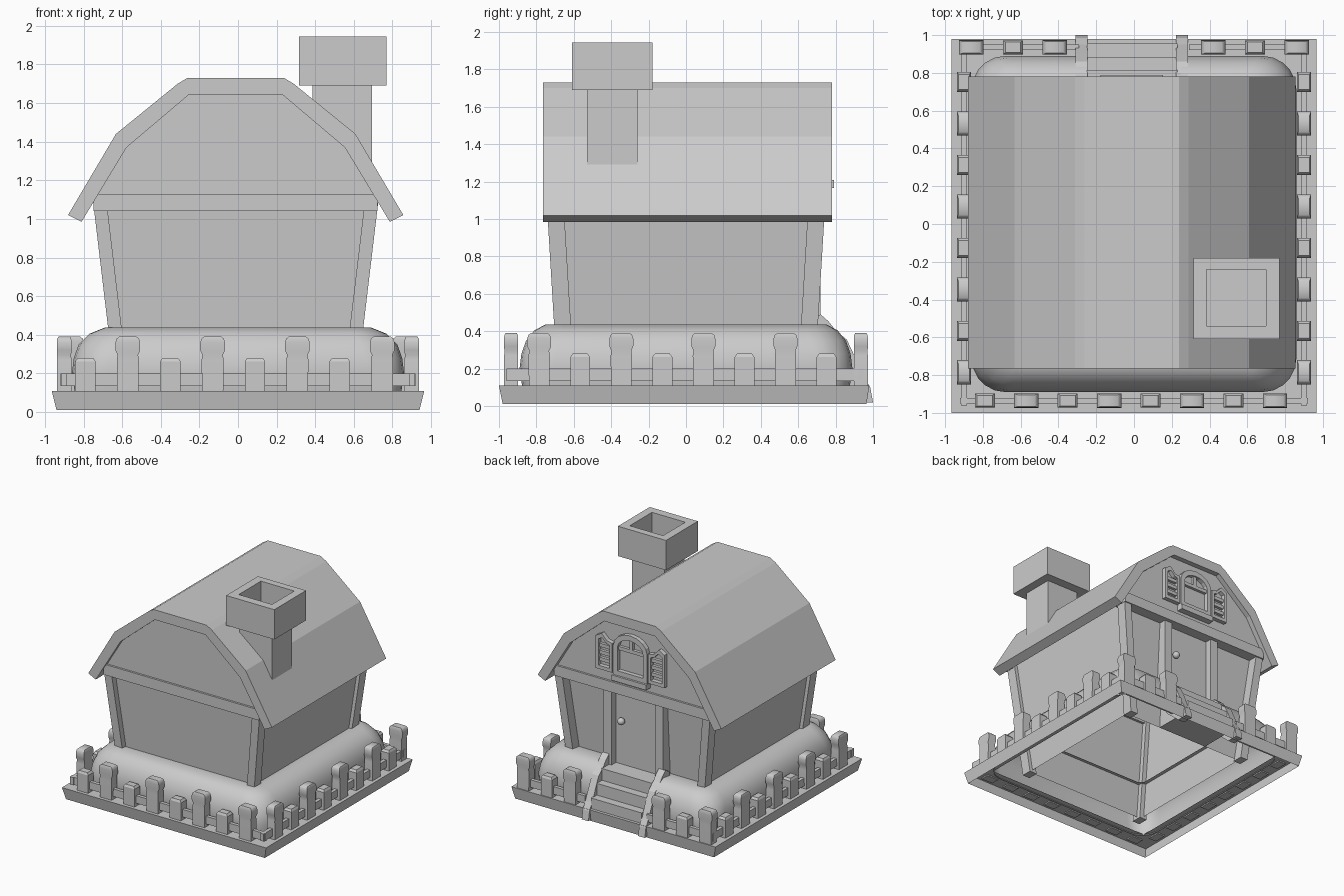
import bpy, bmesh
from math import sin, cos, pi, radians

if "Cube" in bpy.data.objects:
    bpy.data.objects.remove(bpy.data.objects["Cube"])

CX = -0.012  # house centre line


def loft(name, stacks, cap=True, wrap=False, closed=True, angle=None):
    """Skin one or more stacks of equal-length point loops into one object."""
    bm = bmesh.new()
    for loops in stacks:
        rows = [[bm.verts.new(p) for p in lp] for lp in loops]
        n = len(rows[0])
        pairs = list(zip(rows, rows[1:])) + ([(rows[-1], rows[0])] if wrap else [])
        for a, b in pairs:
            for i in range(n if closed else n - 1):
                j = (i + 1) % n
                bm.faces.new((a[i], a[j], b[j], b[i]))
        if cap and not wrap:
            bm.faces.new(rows[0])
            bm.faces.new(rows[-1])
    bmesh.ops.recalc_face_normals(bm, faces=bm.faces)
    me = bpy.data.meshes.new(name)
    bm.to_mesh(me)
    bm.free()
    ob = bpy.data.objects.new(name, me)
    bpy.context.collection.objects.link(ob)
    if angle:
        bpy.ops.object.select_all(action='DESELECT')
        bpy.context.view_layer.objects.active = ob
        ob.select_set(True)
        bpy.ops.object.shade_smooth_by_angle(angle=radians(angle))
    return ob


def rect(x0, x1, y0, y1, z):
    return [(x0, y0, z), (x1, y0, z), (x1, y1, z), (x0, y1, z)]


def box(x0, x1, y0, y1, z0, z1):
    return [rect(x0, x1, y0, y1, z0), rect(x0, x1, y0, y1, z1)]


def prism_y(pts, y0, y1):
    return [[(x, y, z) for x, z in pts] for y in (y0, y1)]


def ring_y(outer, inner, y0, y1):
    return [[(x, y, z) for x, z in pts]
            for pts, y in ((outer, y0), (outer, y1), (inner, y1), (inner, y0))]


# Base frame: flared sides and a flat top, open underneath
loft("base_frame", [[rect(-.94, .94, -.98, .965, .01), rect(-.965, .965, -1, .98, .11),
                     rect(-.8, .8, -.83, .82, .11)]], cap=False)


# Rounded mound, open at the back where the steps go in
def mound_loop(hx, hy, r, z):
    pts = [(.25, hy, z)]
    for k, (sx, sy) in enumerate(((1, 1), (1, -1), (-1, -1), (-1, 1))):
        for i in range(6):
            a = pi / 2 - k * pi / 2 - i * pi / 10
            pts.append((sx * (hx - r) + r * cos(a), sy * (hy - r) + r * sin(a), z))
    return pts + [(-.25, hy, z)]


loft("mound", [[mound_loop(*p) for p in (
    (.845, .875, .16, .1), (.86, .89, .18, .2), (.85, .88, .19, .28), (.825, .855, .19, .35),
    (.77, .81, .16, .405), (.69, .75, .09, .437), (.6, .62, .04, .42))]],
    cap=False, closed=False, angle=60)


# Leaning walls, an open shell set in behind the corner posts
def hx(z):
    return .66 + (z - .43) * .119


def hy(z):
    return .705 + (z - .43) * .06


loft("walls", [[rect(CX - hx(z) + .03, CX + hx(z) - .03, -hy(z) + .05, hy(z) - .085, z)
                for z in (.1, 1.2)]], cap=False)
posts = []
for sx in (-1, 1):
    for sy in (-1, 1):
        st = []
        for z in (.08, 1.12):
            xa, xb = CX + sx * hx(z), CX + sx * (hx(z) - .07)
            ya, yb = sy * hy(z), sy * (hy(z) - .09)
            st.append(rect(xa, xb, ya, yb, z))
        posts.append(st)
loft("corner_posts", posts)
loft("gable_beams", [box(CX - .735, CX + .735, -.752, -.67, 1.04, 1.13),
                     box(CX - .735, CX + .735, .63, .752, 1.04, 1.13)])

# Gambrel roof and the gable panels below it
half_out = [(.868, 1.02), (.62, 1.44), (.3, 1.7), (.25, 1.73)]
half_in = [(.798, .985), (.565, 1.37), (.24, 1.645)]


def both(half):
    return [(CX - x, z) for x, z in half] + [(CX + x, z) for x, z in reversed(half)]


loft("roof", [prism_y(both(half_out) + both(half_in)[::-1], -.765, .78)])
gable = both([(.72, 1.12), (.57, 1.375), (.245, 1.65)])
loft("gable_panels", [prism_y(gable, -.735, -.715), prism_y(gable, .715, .735)])

# Chimney
loft("chimney_shaft", [box(.385, .695, -.53, -.26, 1.2, 1.7)])
loft("chimney_cap", [[rect(.315, .77, -.61, -.18, 1.69), rect(.315, .77, -.61, -.18, 1.945),
                      rect(.385, .7, -.54, -.24, 1.945), rect(.385, .7, -.54, -.24, 1.72)]])

# Fence pickets: alternating tall knobbed and short ones
TALL = [(.055, .037, .1), (.057, .037, .27), (.053, .036, .295), (.064, .038, .32),
        (.064, .038, .36), (.058, .036, .38), (.045, .03, .39)]
SHORT = [(.053, .037, .1), (.053, .037, .262), (.04, .028, .28)]


def picket(x, y, shape, along_y):
    return [rect(x - (b if along_y else a), x + (b if along_y else a),
                 y - (a if along_y else b), y + (a if along_y else b), z) for a, b, z in shape]


tall, short = [], []
for i in range(8):
    (short if i % 2 == 0 else tall).append(
        picket(-.79 + i * .2195, -.935, TALL if i % 2 else SHORT, False))
    for s in (-1, 1):
        (tall if i % 2 == 0 else short).append(
            picket(s * .9, -.785 + i * .2195, SHORT if i % 2 else TALL, True))
for s in (-1, 1):
    for x, shape, group in ((.42, TALL, tall), (.64, SHORT, short), (.862, TALL, tall)):
        group.append(picket(s * x, .935, shape, False))
loft("tall_pickets", tall, angle=40)
loft("short_pickets", short)
loft("fence_rails", [box(-.92, .92, -.95, -.92, .135, .2), box(-.915, -.885, -.96, .965, .135, .2),
                     box(.885, .915, -.96, .965, .135, .2), box(.29, .92, .92, .95, .135, .2),
                     box(-.92, -.29, .92, .95, .135, .2)])

# Back steps between solid curved side rails
loft("steps", [box(-.25, .23, .6, .955 - i * .07, .1 + i * .1, .2 + i * .1) for i in range(3)])
rail = [(.65, .38), (.67, .465), (.72, .49), (.76, .455), (.8, .405), (.86, .355), (.9, .27),
        (.95, .16), (.985, .1), (1, .02), (.9, .02), (.76, .14)]
loft("step_rails", [[[(x, y, z) for y, z in rail] for x in (x0, x0 + .063)]
                    for x0 in (-.31, .223)])

# Door set back between protruding jambs, with a knob
loft("door", [box(-.21, .2, .6, .66, .3, 1.05)])
loft("door_frame", [box(-.285, -.21, .6, .72, .3, 1.05), box(.2, .275, .6, .72, .3, 1.05)])
bpy.ops.mesh.primitive_uv_sphere_add(segments=12, ring_count=8, radius=.03,
                                     location=(.13, .69, .78))
bpy.context.object.name = "door_knob"
bpy.ops.object.shade_smooth()


# Arched gable window with bars, sill and louvred shutters
def arch(w, z0, zs, rise):
    return ([(CX + w, z0)] + [(CX + w * cos(pi * i / 8), zs + rise * sin(pi * i / 8))
                              for i in range(9)] + [(CX - w, z0)])


loft("window_frame", [ring_y(arch(.16, 1.21, 1.46, .12), arch(.12, 1.25, 1.45, .085),
                             .72, .772)], wrap=True)
loft("window_bars", [box(CX - .015, CX + .015, .72, .76, 1.44, 1.55),
                     box(CX - .13, CX + .13, .72, .76, 1.425, 1.455)])
loft("window_sill", [box(CX - .165, CX + .165, .72, .79, 1.165, 1.21)])
frames, slats = [], []
for s in (-1, 1):
    out = [(.17, 1.22), (.325, 1.22), (.325, 1.5), (.27, 1.53), (.22, 1.48), (.17, 1.47)]
    inn = [(.195, 1.25), (.3, 1.25), (.3, 1.475), (.265, 1.495), (.225, 1.455), (.195, 1.445)]
    frames.append(ring_y([(CX + s * x, z) for x, z in out],
                         [(CX + s * x, z) for x, z in inn], .72, .772))
    for z in (1.285, 1.345, 1.405):
        slats.append(box(CX + s * .19, CX + s * .305, .72, .76, z, z + .03))
loft("shutter_frames", frames, wrap=True)
loft("shutter_slats", slats)
